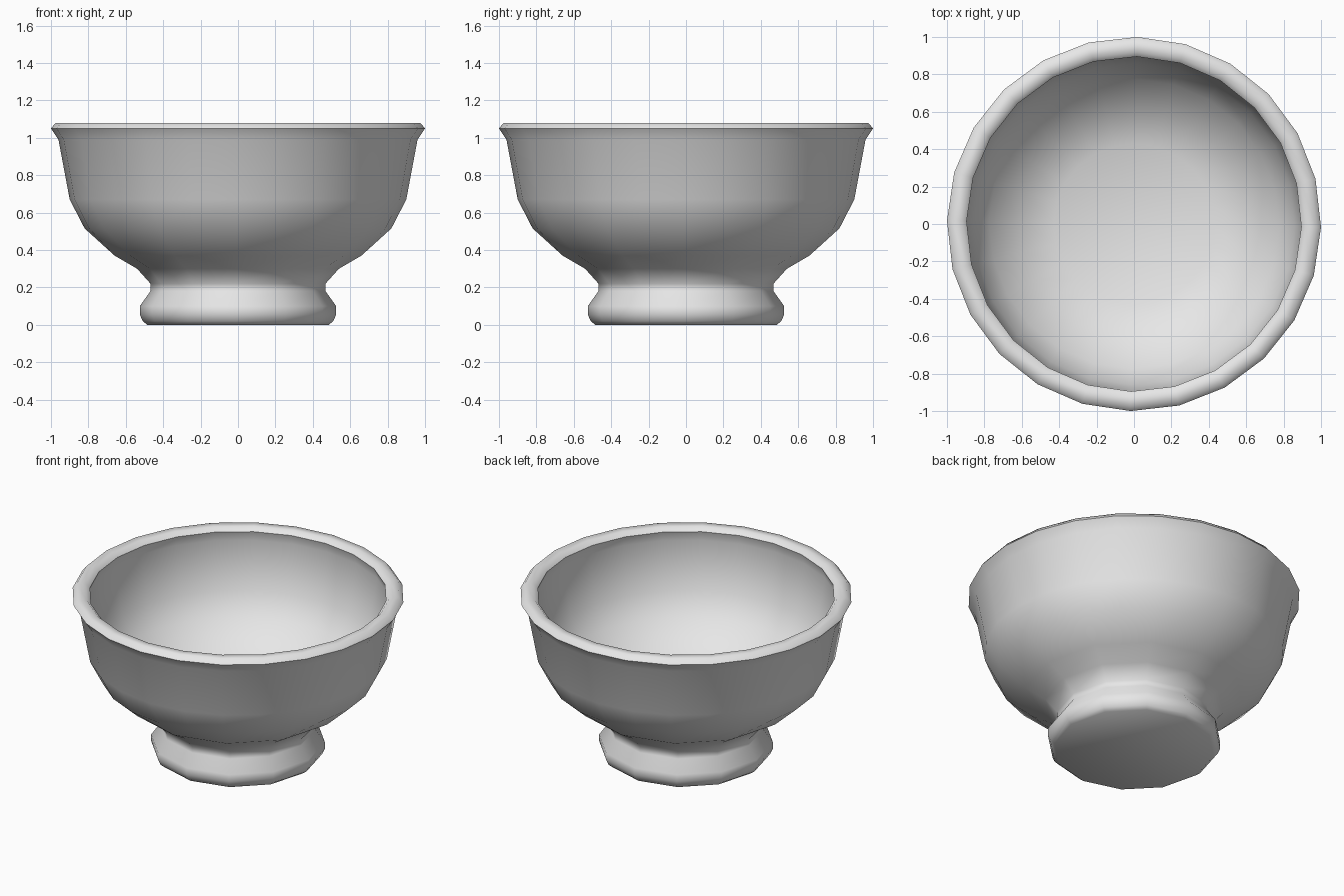
import bpy
import bmesh
import math

cube = bpy.data.objects.get("Cube")
if cube:
    bpy.data.objects.remove(cube, do_unlink=True)

# Single grey glaze
glaze = bpy.data.materials.new("grey_glaze")
glaze.use_nodes = True
grey = (0.8, 0.8, 0.8, 1.0)
glaze.diffuse_color = grey
glaze.node_tree.nodes["Principled BSDF"].inputs["Base Color"].default_value = grey

COARSE, FINE = 12, 24
TURN = math.radians(-1)

# Profile as (radius, height): foot and lower bowl have fewer sides
foot_profile = [(0.485, 0.0), (0.51, 0.02), (0.525, 0.055), (0.525, 0.10),
                (0.468, 0.18), (0.468, 0.22), (0.54, 0.30), (0.66, 0.37)]
# Upper bowl, rolled rim and inside wall down to the floor
bowl_profile = [(0.82, 0.515), (0.90, 0.67), (0.96, 0.99), (1.0, 1.05),
                (0.975, 1.08), (0.92, 1.08), (0.895, 1.055), (0.915, 0.99),
                (0.86, 0.68), (0.775, 0.54), (0.61, 0.40), (0.43, 0.32)]


def ring(bm, radius, height, sides):
    step = 2 * math.pi / sides
    return [bm.verts.new((radius * math.cos(TURN + i * step),
                          radius * math.sin(TURN + i * step), height))
            for i in range(sides)]


def bridge(bm, low, high):
    n, m = len(low), len(high)
    for i in range(n):
        a, b = low[i], low[(i + 1) % n]
        if n == m:
            bm.faces.new((a, b, high[(i + 1) % m], high[i]))
        else:
            # Two fine segments meet each coarse segment
            c, d, e = (high[(2 * i + k) % m] for k in range(3))
            bm.faces.new((a, d, c))
            bm.faces.new((a, b, d))
            bm.faces.new((b, e, d))


bm = bmesh.new()
rings = [ring(bm, r, z, COARSE) for r, z in foot_profile]
rings += [ring(bm, r, z, FINE) for r, z in bowl_profile]
for low, high in zip(rings, rings[1:]):
    bridge(bm, low, high)

# Underside of the foot and inner floor
bm.faces.new(list(reversed(rings[0])))
bm.faces.new(rings[-1])
bmesh.ops.recalc_face_normals(bm, faces=bm.faces[:])

mesh = bpy.data.meshes.new("footed_bowl")
bm.to_mesh(mesh)
bm.free()
mesh.materials.append(glaze)
bowl = bpy.data.objects.new("footed_bowl", mesh)
bpy.context.collection.objects.link(bowl)

# Smooth shading, with the underside kept crisp
bpy.ops.object.select_all(action='DESELECT')
bowl.select_set(True)
bpy.context.view_layer.objects.active = bowl
bpy.ops.object.shade_smooth_by_angle(angle=math.radians(60))
